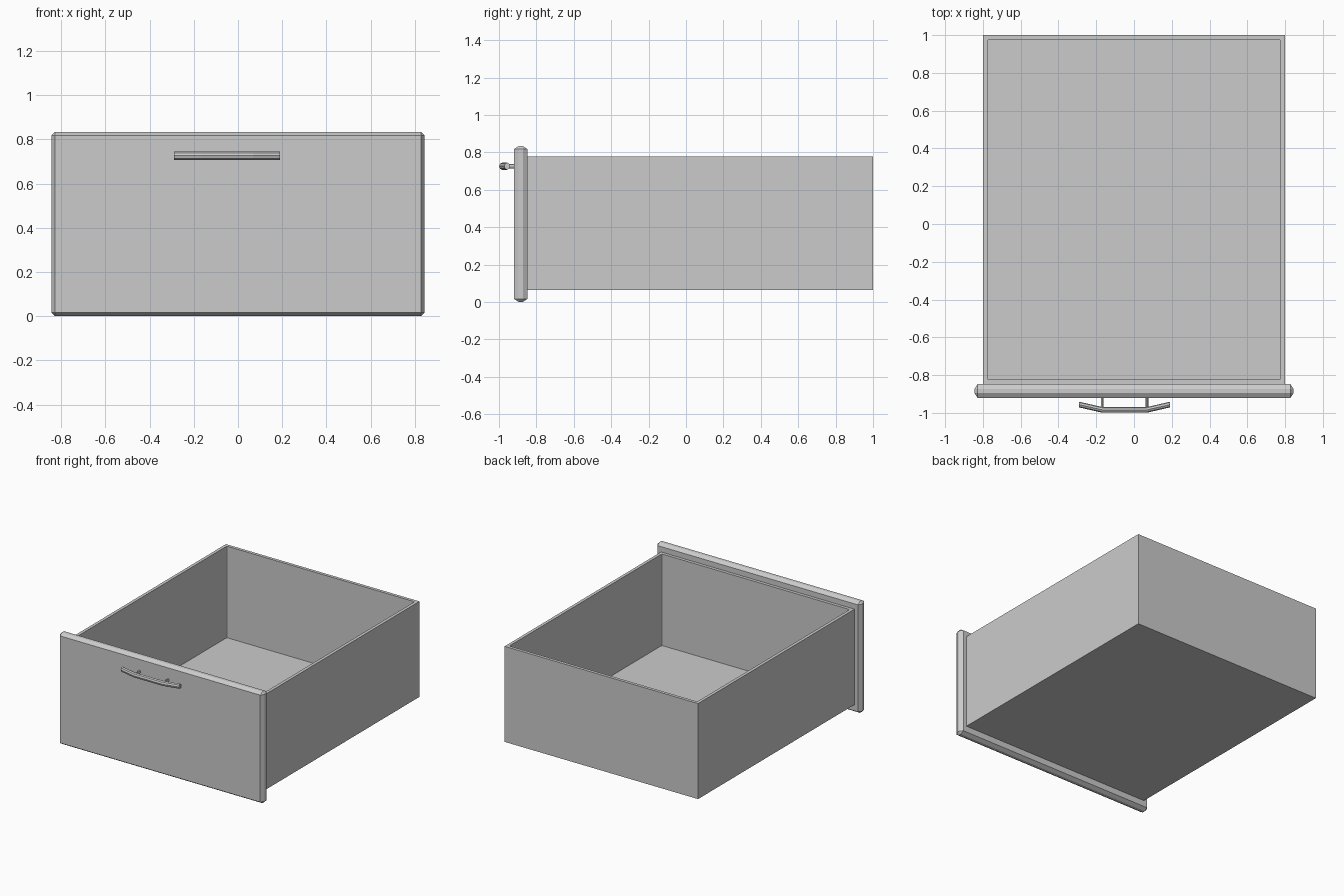
import bpy, bmesh, math
from mathutils import Matrix, Vector

cube = bpy.data.objects.get("Cube")
if cube:
    bpy.data.objects.remove(cube, do_unlink=True)

GREY = (0.6, 0.6, 0.6, 1)
grey = bpy.data.materials.new("plain grey")
grey.use_nodes = True
grey.diffuse_color = GREY
grey.node_tree.nodes["Principled BSDF"].inputs["Base Color"].default_value = GREY


def finish(bm, name):
    bmesh.ops.recalc_face_normals(bm, faces=bm.faces)
    mesh = bpy.data.meshes.new(name)
    bm.to_mesh(mesh)
    bm.free()
    mesh.materials.append(grey)
    obj = bpy.data.objects.new(name, mesh)
    bpy.context.collection.objects.link(obj)
    return obj


def block(low, high):
    bm = bmesh.new()
    low, high = Vector(low), Vector(high)
    bmesh.ops.create_cube(bm, size=1)
    bmesh.ops.scale(bm, vec=high - low, verts=bm.verts)
    bmesh.ops.translate(bm, vec=(low + high) / 2, verts=bm.verts)
    return bm


# Open box: inset the top face, sink it, and soften the inner corners
WALL, FLOOR = 0.033, 0.093
bm = block((-0.8, -0.847, 0.063), (0.8, 1, 0.777))
top = max(bm.faces, key=lambda f: f.calc_center_median().z)
bmesh.ops.inset_individual(bm, faces=[top], thickness=WALL)
sunk = bmesh.ops.extrude_discrete_faces(bm, faces=[top])["faces"][0]
for v in sunk.verts:
    v.co.z = FLOOR
inner = [e for e in bm.edges
         if abs(e.verts[0].co.z - e.verts[1].co.z) > 0.1
         and all(abs(v.co.x) < 0.79 for v in e.verts)]
bmesh.ops.bevel(bm, geom=inner, offset=0.01, segments=2, profile=0.5, affect='EDGES')
finish(bm, "drawer_box")

# Front panel: chamfered all round, chamfer deeper along y
STRETCH = 1.5
bm = block((-0.845, -0.0365 / STRETCH, 0), (0.845, 0.0365 / STRETCH, 0.834))
bmesh.ops.bevel(bm, geom=list(bm.edges), offset=0.017, segments=1, affect='EDGES')
bmesh.ops.scale(bm, vec=(1, STRETCH, 1), verts=bm.verts)
bmesh.ops.translate(bm, vec=(0, -0.8835, 0), verts=bm.verts)
finish(bm, "front_panel")

# Handle bar: eight-sided section swept along a bowed path
HANDLE_X, HANDLE_Z, SIDES = -0.05, 0.726, 8
path = [(-0.24, -0.956), (-0.118, -0.984), (0.118, -0.984), (0.24, -0.956)]
bm = bmesh.new()
rings = []
for x, y in path:
    ring = []
    for i in range(SIDES):
        a = math.tau * i / SIDES
        ring.append(bm.verts.new((HANDLE_X + x, y + 0.015 * math.cos(a),
                                  HANDLE_Z + 0.019 * math.sin(a))))
    rings.append(ring)
for a, b in zip(rings, rings[1:]):
    for i in range(SIDES):
        j = (i + 1) % SIDES
        bm.faces.new((a[i], a[j], b[j], b[i]))
bm.faces.new(rings[0])
bm.faces.new(rings[-1])
finish(bm, "handle_bar")

# Two posts joining the bar to the panel
for side, name in ((-1, "handle_post_right"), (1, "handle_post_left")):
    bm = bmesh.new()
    bmesh.ops.create_cone(bm, cap_ends=True, segments=8, radius1=0.012,
                          radius2=0.012, depth=0.08,
                          matrix=Matrix.Rotation(math.pi / 2, 4, 'X'))
    bmesh.ops.scale(bm, vec=(0.65, 1, 1), verts=bm.verts)
    bmesh.ops.translate(bm, vec=(HANDLE_X + side * 0.118, -0.94, HANDLE_Z), verts=bm.verts)
    finish(bm, name)
